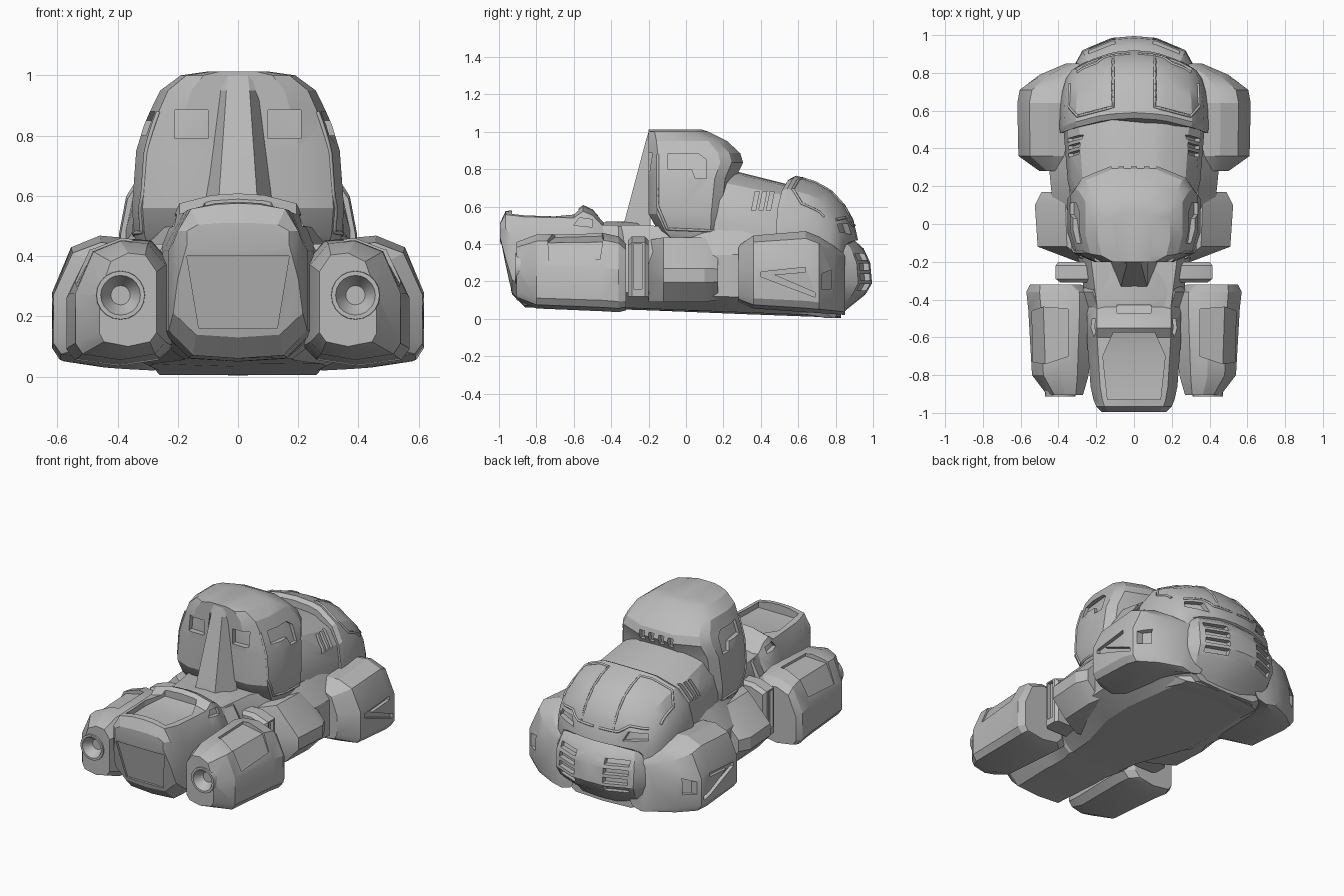
import bpy, bmesh, math
from mathutils import Vector
from mathutils.bvhtree import BVHTree

default_cube = bpy.data.objects.get("Cube")
if default_cube:
    bpy.data.objects.remove(default_cube)

COLOUR = (0.5, 0.5, 0.5, 1)
grey = bpy.data.materials.new("plain grey")
grey.use_nodes = True
grey.diffuse_color = COLOUR
grey.node_tree.nodes["Principled BSDF"].inputs["Base Color"].default_value = COLOUR


def add_object(name, data):
    obj = bpy.data.objects.new(name, data)
    bpy.context.collection.objects.link(obj)
    data.materials.append(grey)
    return obj


def mirror(obj):
    obj.modifiers.new("Mirror", "MIRROR").use_mirror_merge = False


def bridge(bm, rings):
    """Join closed rings of vertices with quads and cap both ends."""
    for a, b in zip(rings, rings[1:]):
        for i in range(len(a)):
            j = (i + 1) % len(a)
            bm.faces.new((a[i], a[j], b[j], b[i]))
    bm.faces.new(rings[0])
    bm.faces.new(rings[-1])
    bmesh.ops.recalc_face_normals(bm, faces=bm.faces)


def loft(name, shape, stations, along="y", bow=0, whole=True):
    """Scale a unit section at each station (s, x0, x1, low, high); bow bends the ends."""
    if whole:
        shape = shape + [(-u, v) for u, v in reversed(shape) if u > 0]
    bm = bmesh.new()
    rings = []
    for s, x0, x1, low, high in stations:
        ring = []
        for u, v in shape:
            x, w, t = x0 + u * (x1 - x0), low + v * (high - low), s + bow * u * u
            ring.append(bm.verts.new((x, t, w) if along == "y" else (x, w, t)))
        rings.append(ring)
    bridge(bm, rings)
    mesh = bpy.data.meshes.new(name)
    bm.to_mesh(mesh)
    bm.free()
    return add_object(name, mesh)


def project(obj, points, axis, side):
    """Drop flat points onto the object along an axis; return hits and the outward vector."""
    k = "xyz".index(axis)
    out = Vector([side if i == k else 0 for i in range(3)])
    mesh = obj.data
    tree = BVHTree.FromPolygons([v.co for v in mesh.vertices], [p.vertices for p in mesh.polygons])
    hits = []
    for p in points:
        co = list(p)
        co.insert(k, 3 * side)
        hit = tree.ray_cast(Vector(co), -out)[0]
        if hit is None:
            hit = tree.find_nearest(Vector(co) - out * 2.5)[0]
        hits.append(hit)
    return hits, out


def recess(obj, points, axis, side=1, depth=0.02):
    """Sink a pocket of even depth with the given outline."""
    hits, out = project(obj, points, axis, side)
    bm = bmesh.new()
    bridge(bm, [[bm.verts.new(h + out * d) for h in hits] for d in (0.05, -depth)])
    bmesh.ops.triangulate(bm, faces=bm.faces)
    mesh = bpy.data.meshes.new("cutter")
    bm.to_mesh(mesh)
    bm.free()
    cutter = add_object("cutter", mesh)
    cutter.hide_render = True
    mod = obj.modifiers.new("Pocket", "BOOLEAN")
    mod.operation, mod.solver, mod.object = "DIFFERENCE", "EXACT", cutter
    bpy.context.view_layer.objects.active = obj
    bpy.ops.object.modifier_apply(modifier=mod.name)
    bpy.data.meshes.remove(mesh)


def recess_pair(obj, points, axis, side=1, depth=0.02):
    """The same pocket on the left and the right."""
    recess(obj, points, axis, side, depth)
    if axis == "x":
        recess(obj, points, axis, -side, depth)
    else:
        recess(obj, [(-x, w) for x, w in points], axis, side, depth)


def rect(a0, a1, b0, b1):
    return [(a0, b0), (a1, b0), (a1, b1), (a0, b1)]


def circle(radius, sides=20):
    """Points around a nozzle centre."""
    angles = [math.tau * i / sides for i in range(sides)]
    return [(.39 + radius * math.cos(a), .27 + radius * math.sin(a)) for a in angles]


def trim(name, obj, points, axis, side=1, steps=8):
    """Raised seam that follows the surface on both sides."""
    path = []
    for a, b in zip(points, points[1:]):
        path += [Vector(a).lerp(Vector(b), i / steps) for i in range(steps + 1)]
    hits, out = project(obj, path, axis, side)
    curve = bpy.data.curves.new(name, "CURVE")
    curve.dimensions, curve.bevel_depth, curve.bevel_resolution = "3D", 0.008, 0
    curve.use_fill_caps = True
    spline = curve.splines.new("POLY")
    spline.points.add(len(hits) - 1)
    for p, h in zip(spline.points, hits):
        p.co = (*h, 1)
    mirror(add_object(name, curve))


# Unit sections
HULL = [(0, 0), (.65, .02), (1, .2), (1, .7), (.78, 1), (0, 1)]
TAIL = [(0, 0), (.65, .02), (1, .18), (1, .7), (.78, .94), (.35, .99), (0, 1)]
ARCH = [(0, 0), (1, 0), (1, .3), (.94, .6), (.78, .83), (.46, .97), (.3, .99), (0, 1)]
POD = [(.12, .05), (.5, 0), (.92, .05), (1, .14), (1, .56), (.8, .91), (.5, 1), (.2, .98), (0, .8), (0, .15)]
TANK = [(0, 0), (.7, 0), (1, .3), (1, .52), (.5, 1), (0, 1)]
CAB = [(0, 0), (.6, 0), (.9, .1), (1, .35), (1, .76), (.88, .88), (.4, 1), (0, 1)]
NOSE = [(0, 0), (1, 0), (1, .6), (.8, .85), (.35, .98), (0, 1)]
POST = [(0, 0), (1, 0), (1, .9), (.6, 1), (0, 1)]
WEDGE = [(0, 0), (.55, 0), (1, 1), (0, 1)]

# Hull
loft("hull", HULL, [(-.5, 0, .24, .055, .5), (-.2, 0, .29, .045, .5), (.1, 0, .43, .033, .47),
                    (.3, 0, .45, .025, .48), (.7, 0, .4, .01, .45), (.83, 0, .3, .003, .4)])

# Tail with tray and rear panel
tail = loft("tail", TAIL, [(-.995, 0, .17, .42, .51), (-.965, 0, .2, .27, .575), (-.93, 0, .215, .13, .58),
                           (-.86, 0, .23, .06, .575), (-.6, 0, .25, .055, .57), (-.55, 0, .25, .05, .608),
                           (-.5, 0, .25, .05, .585), (-.44, 0, .25, .05, .52), (-.36, 0, .28, .05, .52),
                           (-.25, 0, .2, .05, .52)])
recess(tail, [(-.14, -.93), (.14, -.93), (.165, -.7), (.11, -.575), (-.11, -.575), (-.165, -.7)], "z", 1, .035)
recess(tail, [(-.13, .16), (.13, .16), (.17, .4), (-.17, .4)], "y", -1, .012)
recess_pair(tail, [(-.6, .5), (-.57, .54), (-.5, .53), (-.5, .49)], "x")
recess(tail, rect(-.09, .09, -.47, -.43), "z", 1, .015)

# Rear pods with hatches and conical nozzles
pods = loft("rear_pods", POD, [(-.905, .27, .46, .1, .41), (-.8, .24, .54, .055, .45), (-.45, .22, .56, .04, .46),
                               (-.36, .22, .57, .035, .44), (-.32, .28, .55, .045, .4)], whole=False)
recess(pods, [(.35, -.7), (.47, -.74), (.535, -.73), (.54, -.46), (.48, -.44), (.35, -.45)], "z", 1, .015)
recess(pods, circle(.07), "y", -1, .12)
mirror(pods)

bm = bmesh.new()
rings = []
for radius, y in [(.085, -.86), (.08, -.914), (.066, -.914), (.06, -.9), (.004, -.82)]:
    rings.append([bm.verts.new((x, y, z)) for x, z in circle(radius)])
bridge(bm, rings)
nozzle_mesh = bpy.data.meshes.new("nozzles")
bm.to_mesh(nozzle_mesh)
bm.free()
mirror(add_object("nozzles", nozzle_mesh))

# Slotted posts and side tanks
posts = loft("posts", POST, [(-.31, .19, .39, .12, .42), (-.29, .19, .415, .12, .44), (-.22, .19, .415, .12, .44),
                             (-.2, .19, .4, .12, .42)], whole=False)
recess(posts, rect(-.28, -.235, .16, .4), "x")
mirror(posts)
mirror(loft("side_tanks", TANK, [(-.2, .2, .3, .09, .42), (-.12, .2, .51, .09, .435), (.1, .2, .525, .09, .435),
                                 (.17, .2, .49, .1, .42)], whole=False))

# Front fenders with intakes
fenders = loft("front_fenders", POD, [(.28, .3, .5, .09, .39), (.36, .3, .612, .055, .445), (.64, .3, .618, .035, .468),
                                      (.71, .28, .605, .03, .44), (.79, .25, .5, .025, .39),
                                      (.85, .2, .36, .02, .34)], whole=False)
recess(fenders, [(.4, .25), (.64, .275), (.64, .25), (.47, .235), (.69, .14), (.69, .115), (.4, .225)], "x")
recess(fenders, [(.725, .16), (.725, .24), (.775, .26), (.775, .16)], "x", 1, .04)
mirror(fenders)

# Bumper with barred grilles
bumper = loft("bumper", NOSE, [(.005, 0, .26, .74, .81), (.05, 0, .3, .5, .86), (.13, 0, .33, .5, .96),
                               (.19, 0, .34, .5, .995), (.3, 0, .34, .5, .985), (.375, 0, .32, .5, .95),
                               (.42, 0, .29, .5, .9)], along="z")
for i in range(4):
    z = .15 + .055 * i
    recess_pair(bumper, rect(.1, .24, z, z + .035), "y", 1, .03)

# Hood: rear section with louvres, front section with headlights and seams
rear_hood = loft("rear_hood", ARCH, [(.15, 0, .32, .4, .805), (.26, 0, .35, .38, .79),
                                     (.56, 0, .375, .38, .715)], bow=-.04)
for i in range(3):
    y = .35 + .04 * i
    recess_pair(rear_hood, [(y, .58), (y + .022, .58), (y + .042, .68), (y + .02, .68)], "x", 1, .025)
front_hood = loft("front_hood", ARCH, [(.56, 0, .39, .35, .75), (.59, 0, .395, .35, .765), (.7, 0, .39, .35, .73),
                                       (.78, 0, .38, .35, .685), (.85, 0, .36, .35, .61), (.895, 0, .33, .35, .53),
                                       (.92, 0, .29, .35, .42)], bow=-.08)
trim("hood_seams", front_hood, [(.11, .89), (.11, .62), (.3, .57), (.345, .62), (.34, .74)], "z")
trim("hood_lower_seam", front_hood, [(.02, .5), (.14, .5), (.2, .54), (.3, .53)], "y")
recess_pair(front_hood, [(.17, .45), (.2, .51), (.3, .505), (.31, .465)], "y", 1, .03)

# Cabin with sloped back panel, windows and vents
cabin = loft("cabin", CAB, [(.43, 0, .33, -.11, .2), (.47, 0, .345, -.15, .22), (.56, 0, .352, -.2, .24),
                            (.75, 0, .338, -.2, .265), (.835, 0, .312, -.2, .305), (.885, 0, .29, -.2, .29),
                            (.95, 0, .258, -.2, .22), (1.0, 0, .19, -.2, .12), (1.013, 0, .1, -.2, .08)], along="z")
recess_pair(cabin, [(-.1, .88), (.07, .88), (.11, .85), (.11, .75), (.05, .75), (.03, .8), (-.1, .8)], "x")
recess_pair(cabin, rect(.1, .21, .79, .885), "y", -1, .03)
for x in (.035, .1):
    recess_pair(cabin, rect(x - .018, x + .018, .805, .86), "y")
trim("cabin_seams", cabin, [(-.15, .88), (-.15, .6), (-.1, .48), (.15, .47)], "x")
loft("back_panel", WEDGE, [(.48, 0, .13, -.34, -.19), (.95, 0, .07, -.215, -.19), (1.0, 0, .06, -.2, -.19)], along="z")

# Smooth shading with sharp edges kept
for obj in bpy.context.scene.objects:
    obj.select_set(obj.type == "MESH")
bpy.context.view_layer.objects.active = cabin
bpy.ops.object.shade_smooth_by_angle(angle=math.radians(25))
